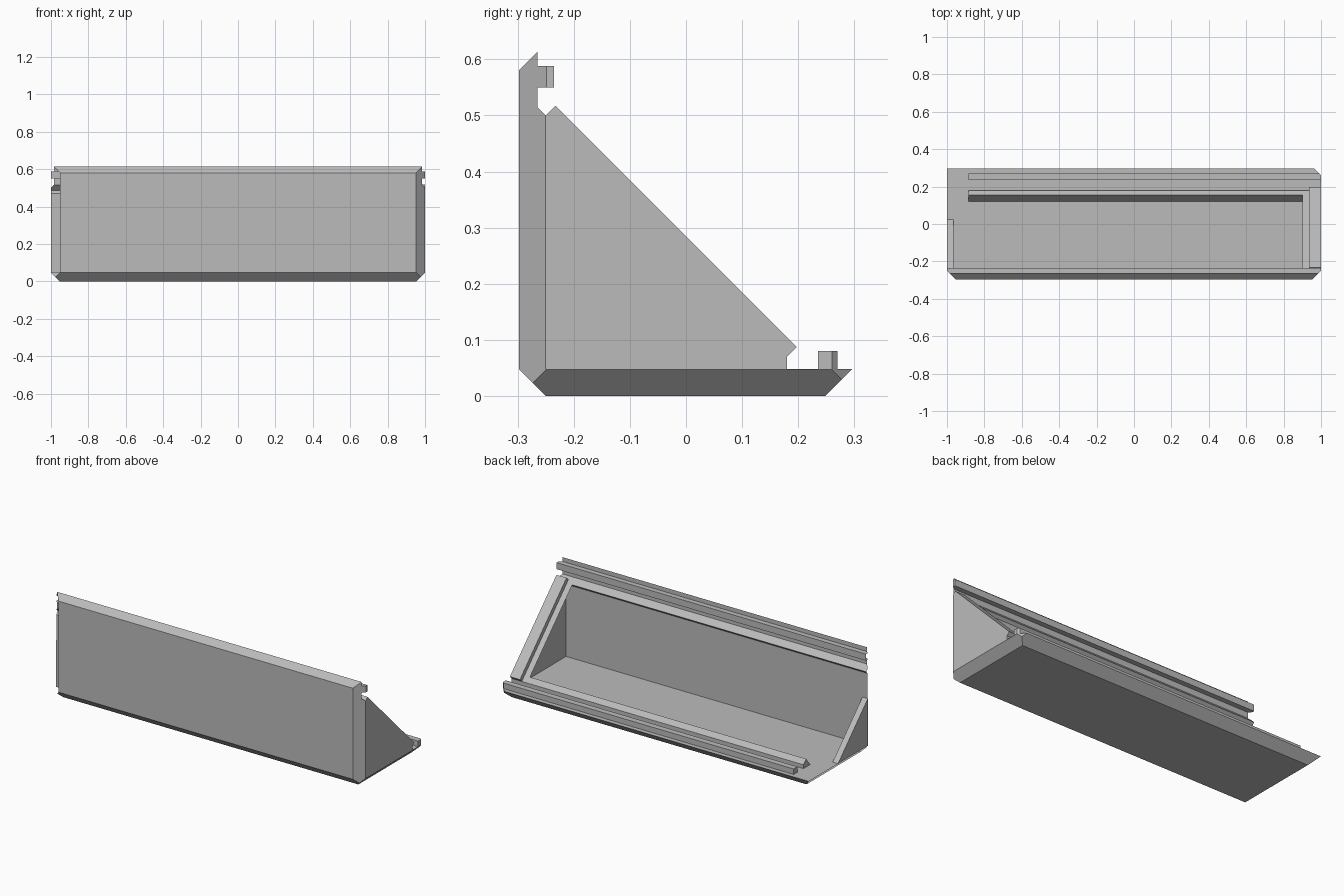
import bpy, bmesh
from mathutils import Vector

cube = bpy.data.objects.get("Cube")
if cube:
    bpy.data.objects.remove(cube, do_unlink=True)

grey = bpy.data.materials.new("plain grey")
grey.use_nodes = True
colour = (0.5, 0.5, 0.5, 1)
grey.diffuse_color = colour
grey.node_tree.nodes["Principled BSDF"].inputs["Base Color"].default_value = colour

FLOOR = 0.048    # floor thickness
INNER = -0.25    # inner face of the front wall
SEAT = 0.25      # sloping panel seat, where y + z is constant

# Bevel planes on the outer corners: (normal, offset)
BEVELS = [((sx, -1, 0), 1.249) for sx in (-1, 1)]
BEVELS += [((sx, 0, -1), 0.953) for sx in (-1, 1)]
BEVELS += [((1, 1, 0), 1.26)]


def along_x(a, b, d):
    """Profile in y, z swept along x."""
    return Vector((d, a, b))


def along_slope(x, s, t):
    """Profile in x and slope height, swept down the sloping edge."""
    return Vector((x, (s + t) / 2, (s - t) / 2))


def prism(name, profile, start, end, place=along_x, bevels=()):
    bm = bmesh.new()
    rings = [[bm.verts.new(place(a, b, d)) for a, b in profile] for d in (start, end)]
    n = len(profile)
    for ring in rings:
        bm.faces.new(ring)
    for i in range(n):
        j = (i + 1) % n
        bm.faces.new((rings[0][i], rings[0][j], rings[1][j], rings[1][i]))
    for normal, offset in bevels:
        no = Vector(normal)
        cut = bmesh.ops.bisect_plane(
            bm, geom=bm.verts[:] + bm.edges[:] + bm.faces[:], dist=1e-5,
            plane_co=no * (offset / no.length_squared), plane_no=no, clear_outer=True)
        edges = [e for e in cut["geom_cut"]
                 if isinstance(e, bmesh.types.BMEdge) and e.is_boundary]
        if edges:
            bmesh.ops.edgenet_fill(bm, edges=edges)
    bmesh.ops.recalc_face_normals(bm, faces=bm.faces[:])
    mesh = bpy.data.meshes.new(name)
    bm.to_mesh(mesh)
    bm.free()
    mesh.materials.append(grey)
    obj = bpy.data.objects.new(name, mesh)
    bpy.context.collection.objects.link(obj)
    return obj


# Front wall and floor in one profile, with the upper seat ridge and tongue
shell = [(-0.298, FLOOR), (INNER, 0), (0.248, 0), (0.296, FLOOR), (INNER, FLOOR),
         (INNER, 0.47), (-0.235, 0.485), (-0.265, 0.515), (-0.265, 0.55),
         (-0.235, 0.55), (-0.235, 0.588), (-0.265, 0.588), (-0.265, 0.613),
         (-0.298, 0.58)]
prism("front_wall_and_floor", shell, -1, 1, bevels=BEVELS)

# Rails on the floor
tongue = [(0.235, FLOOR), (0.27, FLOOR), (0.27, 0.08), (0.235, 0.08)]
prism("floor_tongue", tongue, -0.885, 1, bevels=BEVELS[-1:])
ridge = [(0.119, FLOOR), (0.18, FLOOR), (0.18, 0.07), (0.155, 0.095)]
prism("floor_seat_ridge", ridge, -0.885, 0.95)

# Closed end: triangular wall, raised rim and panel seat along the slope
end_wall = [(INNER, FLOOR), (0.18, FLOOR), (0.18, SEAT - 0.18), (INNER, SEAT - INNER)]
prism("end_wall", end_wall, 0.95, 1)
rim = [(0.935, SEAT), (1, SEAT), (1, 0.285), (0.935, 0.285)]
prism("end_wall_rim", rim, -0.75, 0.11, along_slope)
seat = [(0.95, 0.2), (0.95, SEAT), (0.9, SEAT)]
prism("end_wall_seat", seat, -0.72, 0.11, along_slope)

# Open end: small corner brace
brace = [(INNER, FLOOR), (0.025, FLOOR), (INNER, 0.323)]
prism("corner_brace", brace, -1, -0.965)
